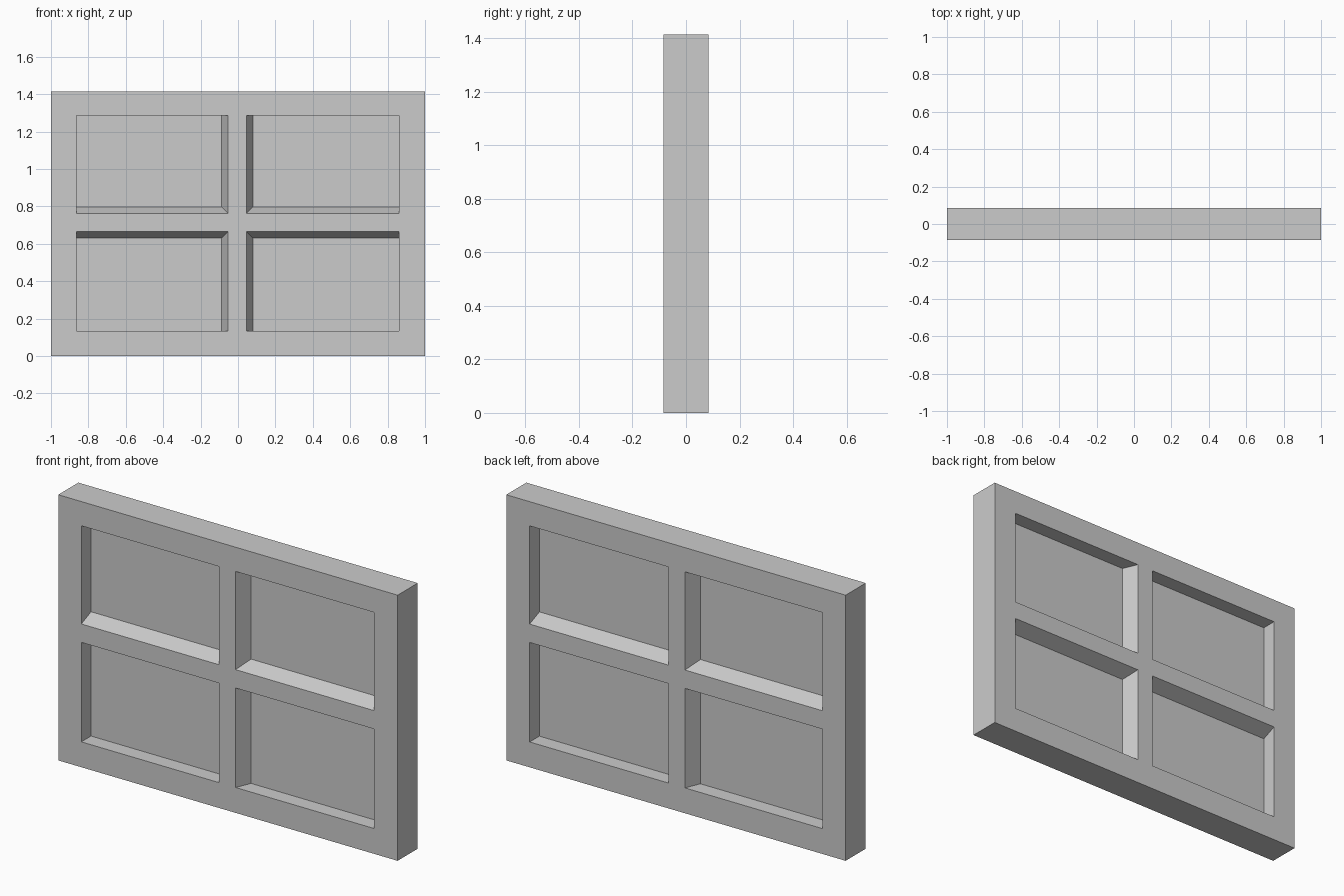
import bpy
import bmesh

# Overall sizes
HALF_W, HEIGHT, HALF_D = 1.0, 1.415, 0.0845
LEFT, RIGHT, LOW, HIGH = -0.864, 0.862, 0.135, 1.286   # opening in the frame
BAR_X, BAR_Z = -0.004, 0.714                           # centre lines of the bars
FACE, BASE = 0.049, 0.083                              # bar half widths at face and pane
PANE = 0.003                                           # half thickness of the pane

default = bpy.data.objects.get("Cube")
if default:
    bpy.data.objects.remove(default, do_unlink=True)

GREY = (0.6, 0.6, 0.6, 1.0)
grey = bpy.data.materials.new("plain grey")
grey.use_nodes = True
grey.diffuse_color = GREY
grey.node_tree.nodes["Principled BSDF"].inputs["Base Color"].default_value = GREY


def finish(name, bm):
    """Turn a bmesh into a named, coloured object."""
    bmesh.ops.recalc_face_normals(bm, faces=bm.faces)
    mesh = bpy.data.meshes.new(name)
    bm.to_mesh(mesh)
    bm.free()
    mesh.materials.append(grey)
    obj = bpy.data.objects.new(name, mesh)
    bpy.context.collection.objects.link(obj)
    return obj


def prism(name, start, end):
    """Solid between two matching outlines."""
    bm = bmesh.new()
    a = [bm.verts.new(p) for p in start]
    b = [bm.verts.new(p) for p in end]
    bm.faces.new(a)
    bm.faces.new(b)
    for i in range(len(a)):
        j = (i + 1) % len(a)
        bm.faces.new((a[i], a[j], b[j], b[i]))
    return finish(name, bm)


def rectangle(x0, x1, z0, z1, y):
    return [(x0, y, z0), (x1, y, z0), (x1, y, z1), (x0, y, z1)]


# Outer frame: flat ring with depth
bm = bmesh.new()
loops = []
for y in (-HALF_D, HALF_D):
    for rect in (rectangle(-HALF_W, HALF_W, 0, HEIGHT, y),
                 rectangle(LEFT, RIGHT, LOW, HIGH, y)):
        loops.append([bm.verts.new(p) for p in rect])
outer_f, inner_f, outer_b, inner_b = loops
for p, q in ((outer_f, inner_f), (outer_b, inner_b),
             (outer_f, outer_b), (inner_f, inner_b)):
    for i in range(4):
        j = (i + 1) % 4
        bm.faces.new((p[i], p[j], q[j], q[i]))
finish("outer_frame", bm)

# Glazing bars: chamfered on both sides, widest at the pane
section = [(-FACE, -HALF_D), (FACE, -HALF_D), (BASE, -PANE), (BASE, PANE),
           (FACE, HALF_D), (-FACE, HALF_D), (-BASE, PANE), (-BASE, -PANE)]
cross = prism("glazing_bars",
              [(LEFT, y, BAR_Z + w) for w, y in section],
              [(RIGHT, y, BAR_Z + w) for w, y in section])
upright = prism("upright_bar_helper",
                [(BAR_X + w, y, LOW) for w, y in section],
                [(BAR_X + w, y, HIGH) for w, y in section])
upright.hide_render = True
upright.hide_set(True)
join = cross.modifiers.new("join_bars", 'BOOLEAN')
join.operation = 'UNION'
join.solver = 'EXACT'
join.object = upright

# Apply the join and drop the helper
bpy.context.view_layer.update()
graph = bpy.context.evaluated_depsgraph_get()
joined = bpy.data.meshes.new_from_object(cross.evaluated_get(graph))
cross.modifiers.clear()
cross.data = joined
bpy.data.objects.remove(upright, do_unlink=True)

# Thin pane behind the bars, one per opening
for side, x0, x1 in (("right", LEFT, BAR_X - BASE), ("left", BAR_X + BASE, RIGHT)):
    for level, z0, z1 in (("lower", LOW, BAR_Z - BASE), ("upper", BAR_Z + BASE, HIGH)):
        prism(f"{level}_{side}_pane",
              rectangle(x0, x1, z0, z1, -PANE),
              rectangle(x0, x1, z0, z1, PANE))
